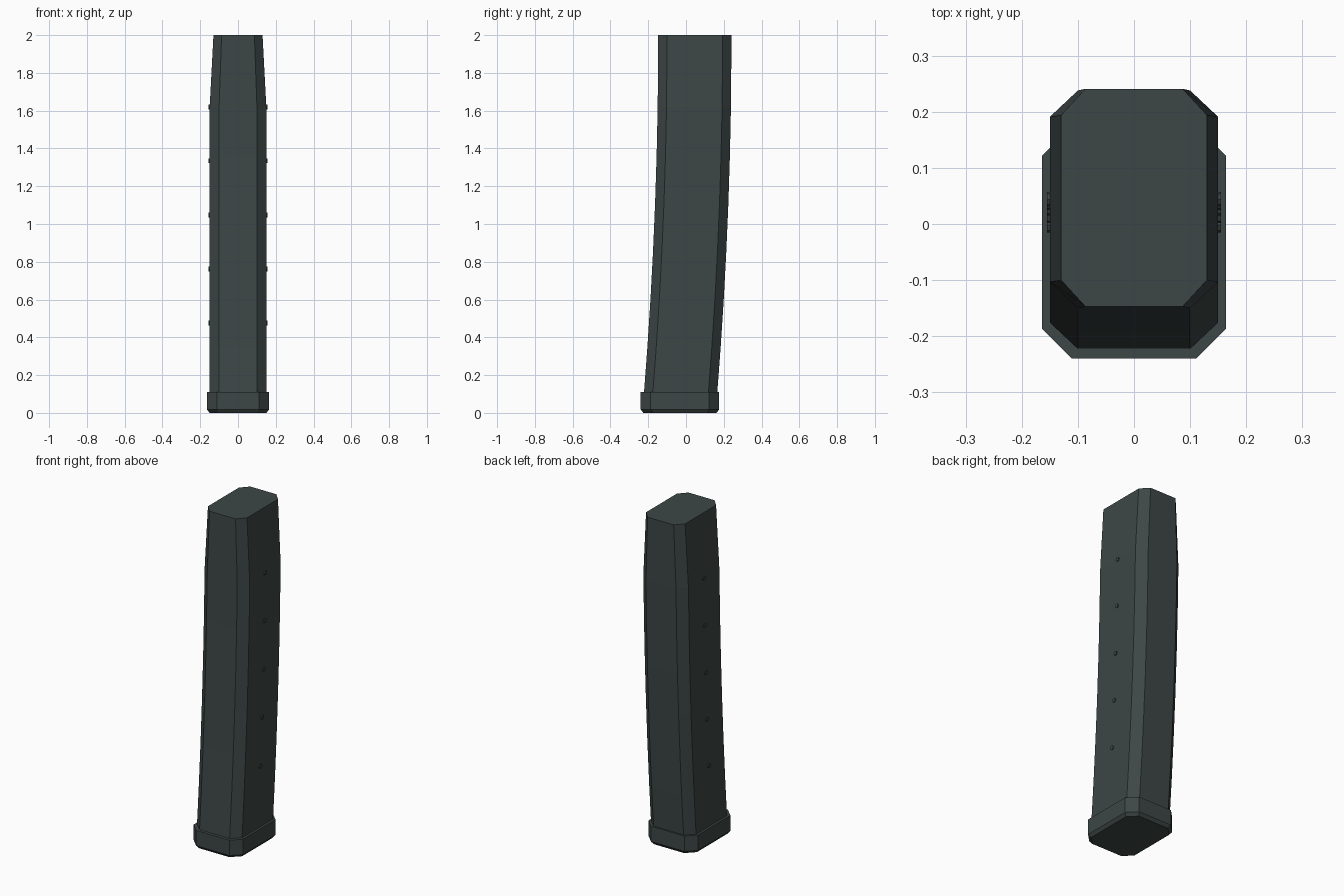
import bpy, bmesh, math
from mathutils import Matrix, Vector

if "Cube" in bpy.data.objects:
    bpy.data.objects.remove(bpy.data.objects["Cube"])

mat = bpy.data.materials.new("dark grey green")
mat.diffuse_color = (0.047, 0.063, 0.061, 1)
mat.use_nodes = True
mat.node_tree.nodes["Principled BSDF"].inputs["Base Color"].default_value = mat.diffuse_color


def finish(name, bm):
    bmesh.ops.recalc_face_normals(bm, faces=bm.faces[:])
    me = bpy.data.meshes.new(name)
    bm.to_mesh(me)
    bm.free()
    me.materials.append(mat)
    ob = bpy.data.objects.new(name, me)
    bpy.context.collection.objects.link(ob)
    return ob


def octagon(hx, y0, y1, cx, cy, z):
    """Rectangle with chamfered corners at height z."""
    return [(-hx + cx, y0, z), (hx - cx, y0, z), (hx, y0 + cy, z), (hx, y1 - cy, z),
            (hx - cx, y1, z), (-hx + cx, y1, z), (-hx, y1 - cy, z), (-hx, y0 + cy, z)]


def loft(name, rings):
    bm = bmesh.new()
    loops = [[bm.verts.new(p) for p in r] for r in rings]
    for a, b in zip(loops, loops[1:]):
        for i in range(8):
            j = (i + 1) % 8
            bm.faces.new((a[i], a[j], b[j], b[i]))
    bm.faces.new(loops[0][::-1])
    bm.faces.new(loops[-1])
    return finish(name, bm)


def bend(z):
    """Forward sweep of the curved body, as a y offset."""
    return -0.076 * ((2 - z) / 1.9) ** 2


# curved body with tapered top
rings = []
for z in (0.1, 0.35, 0.6, 0.85, 1.1, 1.35, 1.62, 2.0):
    hx = 0.13 if z == 2.0 else 0.15
    rings.append(octagon(hx, -0.147 + bend(z), 0.241 + bend(z), hx / 3, 0.047, z))
loft("body", rings)

# base plate with bevelled underside
loft("base_plate", [octagon(0.151, -0.226, 0.162, 0.05, 0.05, 0),
                    octagon(0.164, -0.24, 0.175, 0.053, 0.053, 0.018),
                    octagon(0.164, -0.24, 0.175, 0.053, 0.053, 0.11)])

# small round studs along both sides
bm = bmesh.new()
for side in (-1, 1):
    for z in (0.475, 0.762, 1.048, 1.335, 1.62):
        m = (Matrix.Translation((side * 0.15, 0.047 + bend(z), z))
             @ Matrix.Rotation(math.pi / 2, 4, 'Y'))
        bmesh.ops.create_cone(bm, cap_ends=True, segments=8, radius1=0.013,
                              radius2=0.013, depth=0.01, matrix=m)
finish("side_studs", bm)
